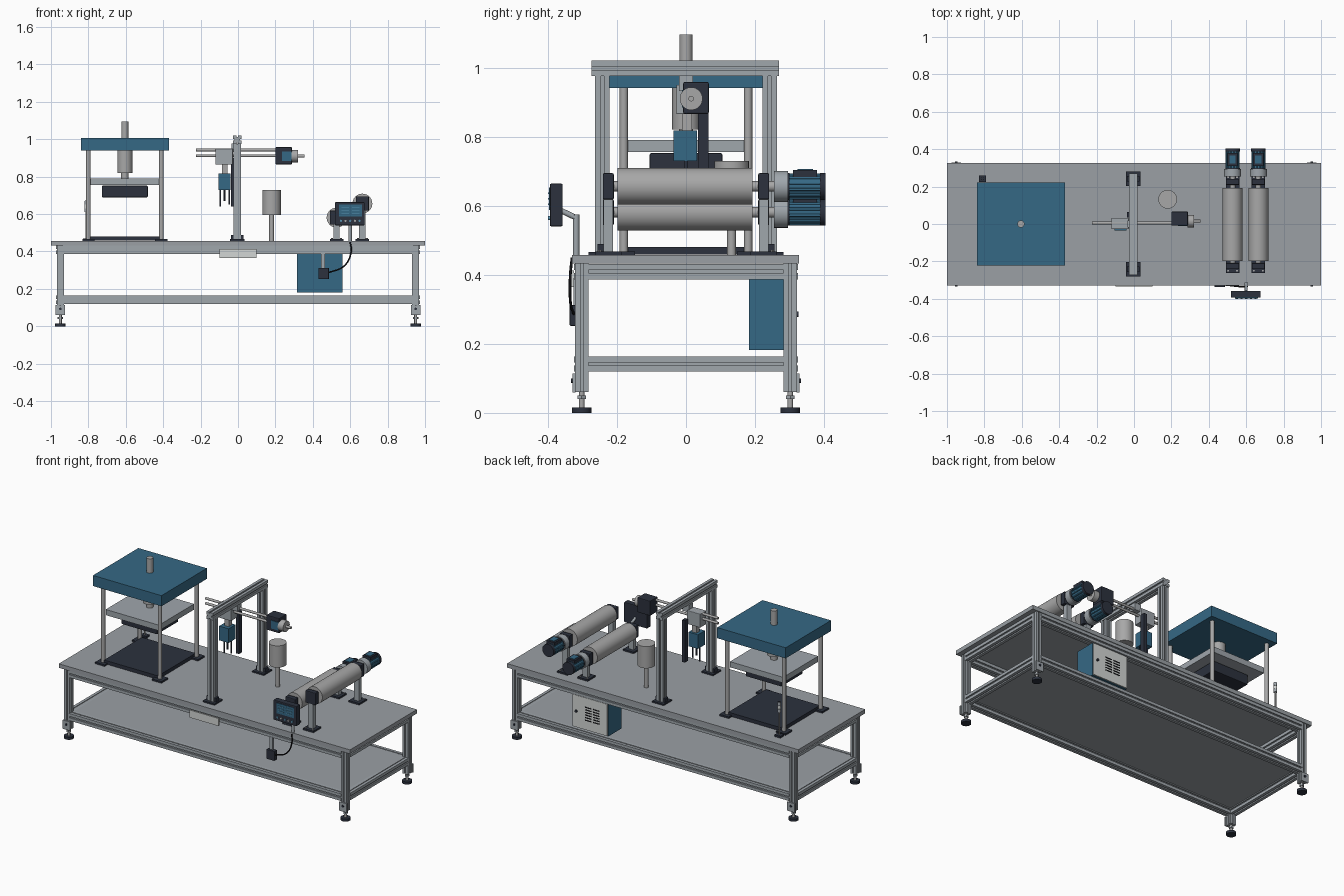
import bpy, math
from mathutils import Vector

cube = bpy.data.objects.get("Cube")
if cube:
    bpy.data.objects.remove(cube, do_unlink=True)


def material(name, *rgb):
    m = bpy.data.materials.new(name)
    m.use_nodes = True
    m.diffuse_color = (*rgb, 1)
    m.node_tree.nodes["Principled BSDF"].inputs["Base Color"].default_value = (*rgb, 1)
    return m


GREY = material("aluminium grey", .35, .385, .415)
SHEET = material("sheet grey", .325, .35, .375)
STEEL = material("roller steel", .39, .39, .39)
BLUE = material("machine blue", .036, .14, .235)
DARK = material("dark slate", .025, .031, .048)
WHITE = material("door white", .65, .67, .66)
BLACK = material("black", .008, .008, .01)
CYAN = material("screen blue", .1, .3, .45)


def prism(name, profile, a, b, mat):
    """Sweep a flat outline in a straight line from a to b."""
    a, b = Vector(a), Vector(b)
    rot = Vector((0, 0, 1)).rotation_difference(b - a)
    n = len(profile)
    verts = [p + rot @ Vector((*c, 0)) for p in (a, b) for c in profile]
    faces = [(i, (i + 1) % n, n + (i + 1) % n, n + i) for i in range(n)]
    faces += [tuple(reversed(range(n))), tuple(range(n, 2 * n))]
    me = bpy.data.meshes.new(name)
    me.from_pydata(verts, [], faces)
    me.materials.append(mat)
    ob = bpy.data.objects.new(name, me)
    bpy.context.collection.objects.link(ob)
    return ob


def box(name, x, y, z, mat, bevel=0):
    """Box from its (low, high) range on each axis."""
    ob = prism(name, [(x[0], y[0]), (x[1], y[0]), (x[1], y[1]), (x[0], y[1])],
               (0, 0, z[0]), (0, 0, z[1]), mat)
    if bevel:
        mod = ob.modifiers.new("bevel", 'BEVEL')
        mod.width, mod.segments = bevel, 2


def block(name, c, size, mat, bevel=0):
    box(name, *[(p - s / 2, p + s / 2) for p, s in zip(c, size)], mat, bevel)


def rod(name, a, b, r, mat, sides=32):
    ring = [(r * math.cos(t * math.tau / sides), r * math.sin(t * math.tau / sides))
            for t in range(sides)]
    ob = prism(name, ring, a, b, mat)
    for p in ob.data.polygons:
        p.use_smooth = len(p.vertices) == 4 and sides > 6


def slotted(name, a, b, w):
    """Square aluminium extrusion with a groove along each side."""
    h, g, d = w / 2, w * .1, w * .17
    side = [(-h, -h), (-g, -h), (-g, d - h), (g, d - h), (g, -h)]
    outline = []
    for q in range(4):
        c, s = round(math.cos(q * math.pi / 2)), round(math.sin(q * math.pi / 2))
        outline += [(c * x - s * y, s * x + c * y) for x, y in side]
    prism(name, outline, a, b, GREY)


# Table: top, shelf, frame and levelling feet
box("table_top", (-1, 1), (-.33, .327), (.432, .457), SHEET)
box("lower_shelf", (-.95, .95), (-.3, .3), (.152, .164), SHEET)
for sy in (-1, 1):
    for z in (.409, .142):
        slotted("long_rail", (-.935, sy * .302, z), (.935, sy * .302, z), .044)
for sx in (-1, 1):
    for z in (.409, .142):
        slotted("end_rail", (sx * .95, -.285, z), (sx * .95, .285, z), .044)
    for sy in (-1, 1):
        x, y = sx * .95, sy * .302
        slotted("table_leg", (x, y, .06), (x, y, .432), .038)
        block("foot_bracket", (x, sy * .324, .087), (.05, .008, .055), GREY)
        rod("bracket_bolt", (x, sy * .326, .093), (x, sy * .333, .093), .007, DARK, 12)
        rod("foot_stem", (x, y, .012), (x, y, .065), .008, STEEL, 16)
        rod("foot_nut", (x, y, .04), (x, y, .05), .014, GREY, 6)
        rod("foot_pad", (x, y, 0), (x, y, .016), .028, DARK)
box("name_plate", (-.1, .1), (-.333, -.325), (.365, .412), WHITE)

# Press on the right end of the table
PX = -.605
block("press_head", (PX, 0, .974), (.47, .445, .066), BLUE)
block("press_platen", (PX, 0, .773), (.365, .345, .035), GREY)
block("press_tool", (PX, 0, .721), (.245, .21, .062), DARK, .004)
block("press_bed", (PX, 0, .47), (.37, .37, .022), DARK)
rod("press_cylinder", (PX, 0, .82), (PX, 0, .945), .04, STEEL)
rod("press_neck", (PX, 0, .785), (PX, 0, .825), .02, STEEL)
rod("press_top_rod", (PX, 0, 1), (PX, 0, 1.096), .019, STEEL)
for sx in (-1, 1):
    for sy in (-1, 1):
        x, y = PX + sx * .195, sy * .18
        rod("press_post", (x, y, .457), (x, y, .945), .012, STEEL)
        block("post_base", (x, y, .462), (.065, .065, .01), DARK)

# Signal lamp behind the press
LX, LY = -.81, .243
block("lamp_base", (LX, LY, .463), (.04, .035, .012), DARK)
rod("lamp_pole", (LX, LY, .457), (LX, LY, .61), .005, STEEL, 16)
for i, m in enumerate((GREY, WHITE, GREY)):
    z = .61 + .021 * i
    rod("lamp_segment", (LX, LY, z), (LX, LY, z + .019), .01, m, 20)
    rod("lamp_ring", (LX, LY, z + .018), (LX, LY, z + .021), .008, DARK, 20)

# Gantry
GX = -.004
for sy in (-1, 1):
    y = sy * .242
    slotted("gantry_post", (GX, y, .457), (GX, y, .976), .042)
    block("gantry_base", (GX, y, .461), (.08, .08, .009), DARK)
    for sx in (-1, 1):
        block("base_bracket", (GX + sx * .027, y, .476), (.012, .03, .025), DARK)
slotted("gantry_beam", (GX, -.273, .998), (GX, .27, .998), .045)
block("arm_hanger", (-.012, 0, .955), (.045, .04, .045), GREY)

# Sliding arm with gripper and drive
for z in (.912, .943):
    rod("slide_rod", (-.225, .005, z), (.22, .005, z), .0075, STEEL, 20)
box("slide_carriage", (-.12, -.028), (-.028, .032), (.865, .95), GREY, .003)
box("gripper_neck", (-.085, -.055), (-.012, .018), (.81, .87), STEEL)
box("gripper_body", (-.104, -.04), (-.036, .032), (.73, .818), BLUE)
for x, low in ((-.095, .64), (-.072, .67), (-.047, .65)):
    rod("gripper_finger", (x, 0, low), (x, 0, .735), .005, DARK, 12)
box("cable_column", (-.038, -.018), (.035, .065), (.64, .9), DARK)
box("arm_motor", (.2, .288), (-.008, .066), (.866, .958), DARK, .004)
box("arm_motor_panel", (.235, .285), (-.012, -.006), (.885, .935), BLUE)
rod("arm_motor_collar", (.285, .015, .91), (.322, .015, .91), .033, STEEL)
rod("arm_motor_shaft", (.32, .015, .91), (.355, .015, .91), .008, STEEL, 16)

# Canister on a stem
rod("canister", (.18, .132, .595), (.18, .132, .73), .05, STEEL)
rod("canister_stem", (.18, .132, .457), (.18, .132, .6), .013, STEEL)

# Two driven rollers, the left one higher
for x, z in ((.527, .581), (.665, .656)):
    rod("roller", (x, -.198, z), (x, .192, z), .053, STEEL, 48)
    rod("roller_axle", (x, -.22, z), (x, .26, z), .015, STEEL)
    for sy in (-1, 1):
        y = sy * .225
        block("bearing_block", (x, y, z), (.07, .032, .076), DARK, .004)
        block("roller_stand", (x, y, (.457 + z - .036) / 2), (.034, .028, z - .493), GREY)
        block("stand_base", (x, y, .462), (.072, .075, .01), DARK)
        for dx in (-.024, .024):
            rod("base_bolt", (x + dx, sy * .25, .466), (x + dx, sy * .25, .471), .006, STEEL, 6)
    rod("gearbox", (x, .255, z), (x, .295, z), .045, GREY)
    rod("motor_flange", (x, .292, z), (x, .3, z), .039, DARK)
    rod("motor_body", (x, .298, z), (x, .39, z), .035, BLUE)
    rod("motor_cap", (x, .388, z), (x, .404, z), .039, DARK)
    for i in range(12):
        t = (i + .5) * math.tau / 12
        dx, dz = .035 * math.cos(t), .035 * math.sin(t)
        rod("motor_rib", (x + dx, .298, z + dz), (x + dx, .39, z + dz), .004, BLUE, 8)
    block("terminal_box", (x, .345, z + .035), (.055, .07, .024), DARK)
    block("terminal_lid", (x, .345, z + .048), (.034, .045, .004), BLUE)

# Operator panel on its bracket
rod("panel_pole", (.6, -.318, .44), (.6, -.318, .575), .009, GREY, 20)
rod("panel_arm", (.6, -.318, .565), (.6, -.36, .585), .008, GREY, 16)
box("panel_case", (.518, .677), (-.394, -.357), (.54, .664), DARK, .004)
box("panel_screen", (.541, .662), (-.397, -.392), (.588, .652), BLUE)
for i in range(3):
    for x in (.573, .63):
        block("screen_line", (x, -.398, .604 + .016 * i), (.04, .003, .004), CYAN)
for i in range(5):
    x = .55 + .025 * i
    rod("panel_button", (x, -.392, .564), (x, -.4, .564), .006,
        STEEL if i % 2 else CYAN, 12)

# Pedal switch box and its cable
box("switch_box", (.43, .486), (-.337, -.31), (.252, .312), DARK, .003)
box("switch_hanger", (.445, .466), (-.326, -.314), (.31, .39), GREY)
curve = bpy.data.curves.new("switch_cable", 'CURVE')
curve.dimensions, curve.bevel_depth, curve.bevel_resolution = '3D', .004, 2
spline = curve.splines.new('BEZIER')
path = [(.48, -.325, .285), (.57, -.335, .325), (.605, -.335, .4), (.6, -.33, .45)]
spline.bezier_points.add(len(path) - 1)
for bp, p in zip(spline.bezier_points, path):
    bp.co = p
    bp.handle_left_type = bp.handle_right_type = 'AUTO'
curve.materials.append(BLACK)
bpy.context.collection.objects.link(bpy.data.objects.new("switch_cable", curve))

# Control cabinet under the table, door facing the back
box("cabinet", (.315, .56), (.183, .312), (.182, .386), BLUE)
box("cabinet_door", (.318, .557), (.31, .319), (.185, .383), WHITE)
for i in range(6):
    for x in (.392, .448):
        block("door_vent", (x, .319, .245 + i * .016), (.045, .004, .006), BLACK)
rod("door_lock", (.53, .316, .285), (.53, .326, .285), .008, DARK, 16)
